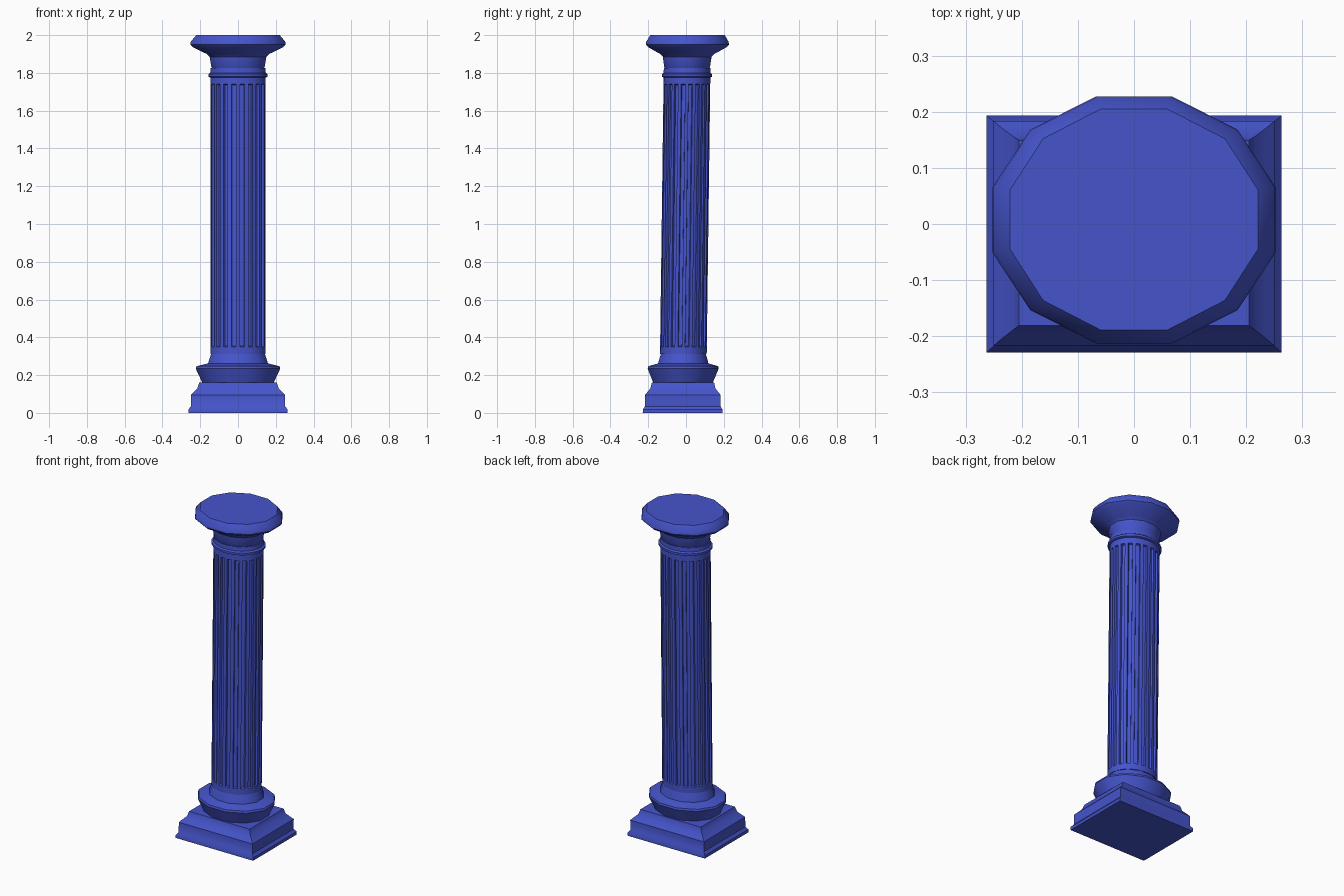
import bpy, bmesh
from math import sin, cos, pi

if "Cube" in bpy.data.objects:
    bpy.data.objects.remove(bpy.data.objects["Cube"])

mat = bpy.data.materials.new("blue_stone")
mat.diffuse_color = (0.06, 0.09, 0.6, 1)
mat.use_nodes = True
mat.node_tree.nodes["Principled BSDF"].inputs["Base Color"].default_value = mat.diffuse_color


def lean(z):
    # the column leans very slightly towards the back
    return -0.018 + 0.013 * z


def build(name, rings, angle):
    """Stack rings of points into a closed solid."""
    bm = bmesh.new()
    loops = [[bm.verts.new(p) for p in ring] for ring in rings]
    n = len(loops[0])
    for a, b in zip(loops, loops[1:]):
        for i in range(n):
            j = (i + 1) % n
            bm.faces.new((a[i], a[j], b[j], b[i]))
    bm.faces.new(loops[0][::-1])
    bm.faces.new(loops[-1])
    mesh = bpy.data.meshes.new(name)
    bm.to_mesh(mesh)
    bm.free()
    ob = bpy.data.objects.new(name, mesh)
    bpy.context.collection.objects.link(ob)
    mesh.materials.append(mat)
    bpy.ops.object.select_all(action='DESELECT')
    ob.select_set(True)
    bpy.context.view_layer.objects.active = ob
    bpy.ops.object.shade_smooth_by_angle(angle=angle)
    return ob


def turned(name, n, profile, angle=0.6):
    """n-sided turning; profile = (half width x, half depth y, z)."""
    k = 1 / cos(pi / n)
    build(name, [[(hx * k * cos((2 * i + 1) * pi / n),
                   hy * k * sin((2 * i + 1) * pi / n) + lean(z), z)
                  for i in range(n)] for hx, hy, z in profile], angle)


# square plinth
turned("plinth", 4, [(.263, .211, 0), (.263, .211, .018), (.25, .2, .035),
                     (.25, .2, .095), (.236, .188, .11), (.215, .172, .13),
                     (.205, .165, .16)])

# base cushion and neck
turned("base_cushion", 12, [(.188, .157, .158), (.224, .188, .235), (.22, .185, .247),
                            (.158, .133, .262), (.155, .13, .275), (.14, .117, .318)])

# fluted shaft
FLUTES = 20
HX, HY = .147, .124


def shaft_ring(z, depth, s=1.0):
    pts = []
    for i in range(FLUTES):
        for f, inner in ((-.28, 0), (-.24, 1), (.24, 1), (.28, 0)):
            a = (i + .5 + f) * 2 * pi / FLUTES
            r = s - depth * inner
            pts.append((HX * r * cos(a), HY * r * sin(a) + lean(z), z))
    return pts


build("fluted_shaft", [shaft_ring(.313, 0), shaft_ring(.35, 0), shaft_ring(.354, .09),
                       shaft_ring(1.736, .09), shaft_ring(1.74, 0), shaft_ring(1.785, 0)], 0.5)

# collar ring under the capital
turned("collar", 24, [(.146, .124, 1.775), (.157, .133, 1.78), (.157, .133, 1.793),
                      (.147, .124, 1.8), (.145, .123, 1.825)])

# flared capital
turned("capital", 12, [(.13, .113, 1.815), (.141, .121, 1.83), (.15, .129, 1.885),
                       (.165, .143, 1.9), (.238, .206, 1.935), (.252, .22, 1.95),
                       (.25, .218, 1.965), (.221, .197, 2.0)])
